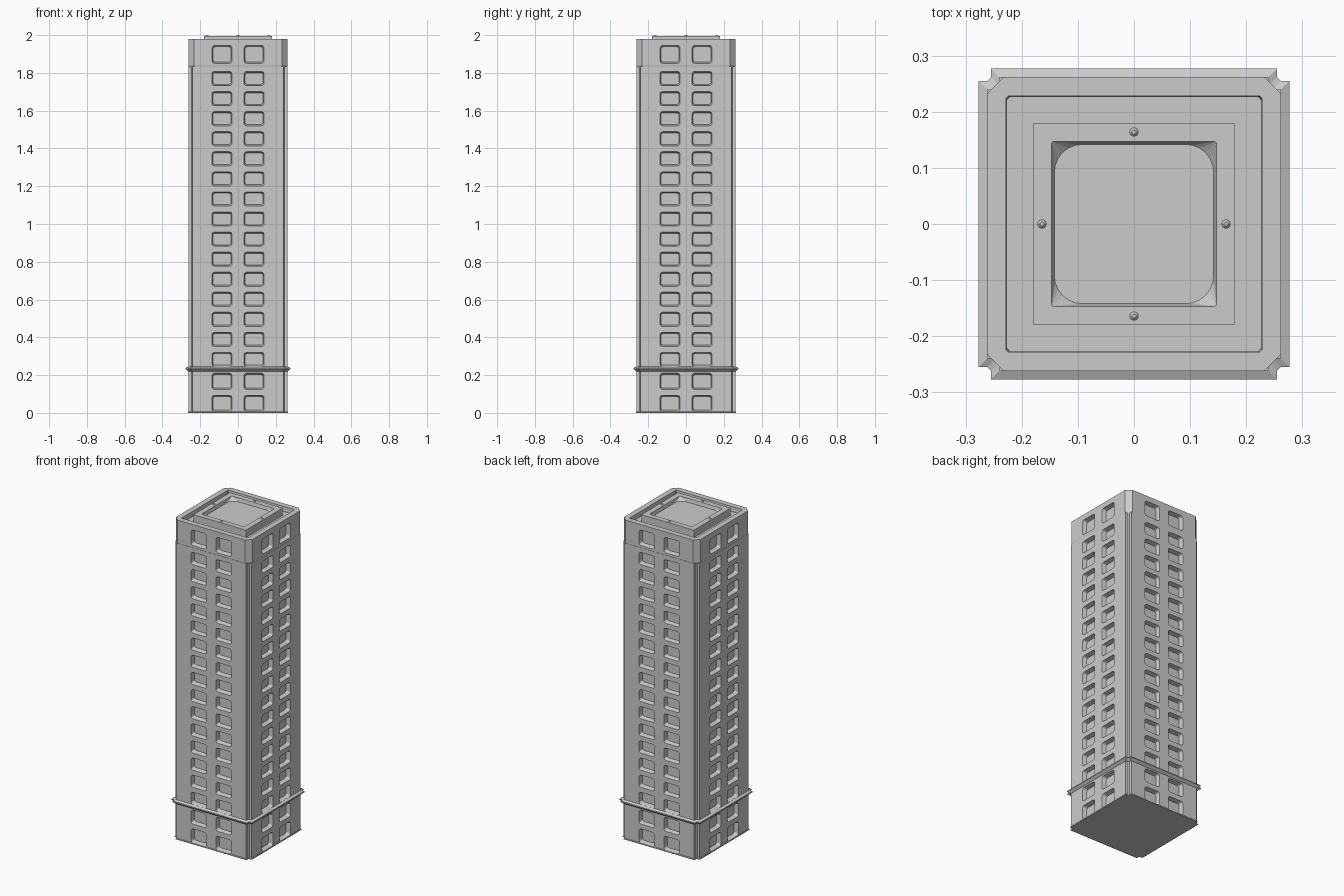
import bpy, bmesh, math
from mathutils import Matrix, Vector

cube = bpy.data.objects.get("Cube")
if cube:
    bpy.data.objects.remove(cube, do_unlink=True)

stone = bpy.data.materials.new("grey stone")
stone.use_nodes = True
GREY = (0.6, 0.6, 0.6, 1)
stone.diffuse_color = GREY
stone.node_tree.nodes["Principled BSDF"].inputs["Base Color"].default_value = GREY


def rounded(half, radius, steps=6):
    """Square outline with rounded corners; one step gives a chamfer."""
    pts = []
    for q in range(4):
        turn = Matrix.Rotation(q * math.pi / 2, 2)
        for i in range(steps + 1):
            a = i / steps * math.pi / 2
            c = half - radius
            pts.append(turn @ Vector((c + radius * math.cos(a), c + radius * math.sin(a))))
    return pts


def notched(half, notch=0.022):
    """Square outline with stepped-in corners."""
    c, k = half - notch, half - notch * 0.7
    pts = []
    for q in range(4):
        turn = Matrix.Rotation(q * math.pi / 2, 2)
        pts += [turn @ Vector(p) for p in ((half, c), (k, c), (c, k), (c, half))]
    return pts


def loft(bm, rings):
    """Skin matching outlines, given as (outline, height), and cap both ends."""
    rows = [[bm.verts.new((p.x, p.y, z)) for p in outline] for outline, z in rings]
    for low, high in zip(rows, rows[1:]):
        n = len(low)
        for i in range(n):
            j = (i + 1) % n
            bm.faces.new((low[i], low[j], high[j], high[i]))
    bm.faces.new(rows[0][::-1])
    bm.faces.new(rows[-1])


def finish(name, bm):
    bmesh.ops.recalc_face_normals(bm, faces=bm.faces)
    mesh = bpy.data.meshes.new(name)
    bm.to_mesh(mesh)
    bm.free()
    mesh.materials.append(stone)
    obj = bpy.data.objects.new(name, mesh)
    bpy.context.collection.objects.link(obj)
    return obj


def solid(name, rings):
    bm = bmesh.new()
    loft(bm, rings)
    return finish(name, bm)


def window_cutter(name, rows):
    """Tapered round-cornered blocks, two per row on all four walls."""
    bm = bmesh.new()
    for q in range(4):
        turn = Matrix.Rotation(q * math.pi / 2, 4, 'Z')
        for z, height in rows:
            for x in (-0.085, 0.085):
                start = set(bm.verts)
                loft(bm, [([Vector((p.x * w, p.y * h)) for p in rounded(0.5, 0.14, 3)], d)
                          for w, h, d in ((0.094, height - 0.014, -0.026),
                                          (0.106, height, 0), (0.108, height + 0.002, 0.01))])
                place = (turn @ Matrix.Translation((x, -WALL, z))
                         @ Matrix.Rotation(math.pi / 2, 4, 'X'))
                bmesh.ops.transform(bm, matrix=place, verts=[v for v in bm.verts if v not in start])
    obj = finish(name, bm)
    obj.hide_render = True
    obj.hide_set(True)
    return obj


def cut(obj, cutter):
    mod = obj.modifiers.new("windows", 'BOOLEAN')
    mod.operation = 'DIFFERENCE'
    mod.solver = 'EXACT'
    mod.object = cutter
    bpy.context.view_layer.objects.active = obj
    bpy.ops.object.modifier_apply(modifier=mod.name)
    bpy.data.objects.remove(cutter, do_unlink=True)


WALL = 0.262

# Shaft with notched corners and two columns of windows per wall
shaft = solid("tower_shaft", [(notched(WALL + 0.003), 0), (notched(WALL + 0.003), 0.004),
                              (notched(WALL), 0.008), (notched(WALL), 1.835)])
floors = [(0.05, 0.086), (0.167, 0.086)] + [(0.283 + 0.1062 * i, 0.075) for i in range(15)]
cut(shaft, window_cutter("shaft_window_cutter", floors))

# Crown storey with chamfered corners, parapet and sunken roof
crown = solid("crown_and_parapet", [
    (rounded(WALL - 0.004, 0.03, 1), 1.825), (rounded(WALL, 0.03, 1), 1.838),
    (rounded(WALL, 0.03, 1), 1.98), (rounded(0.228, 0.004, 1), 1.98),
    (rounded(0.226, 0.004, 1), 1.95)])
cut(crown, window_cutter("crown_window_cutter", [(1.898, 0.095)]))

# Cornice ledge around the lower storeys
solid("cornice_ledge", [(notched(0.255), 0.215), (notched(0.266), 0.222),
                        (notched(0.277), 0.232), (notched(0.277), 0.238),
                        (notched(0.262), 0.245)])

# Raised roof block with a shallow round-cornered basin
solid("roof_block", [(rounded(0.18, 0.002), 1.945), (rounded(0.18, 0.002), 1.996),
                     (rounded(0.147, 0.004), 1.996), (rounded(0.142, 0.05), 1.975)])

# Small vents on the rim of the roof block
bm = bmesh.new()
for q in range(4):
    place = Matrix.Rotation(q * math.pi / 2, 4, 'Z') @ Matrix.Translation((0.164, 0, 1.997))
    bmesh.ops.create_cone(bm, cap_ends=True, segments=8, radius1=0.01, radius2=0.004,
                          depth=0.006, matrix=place)
finish("roof_vents", bm)
